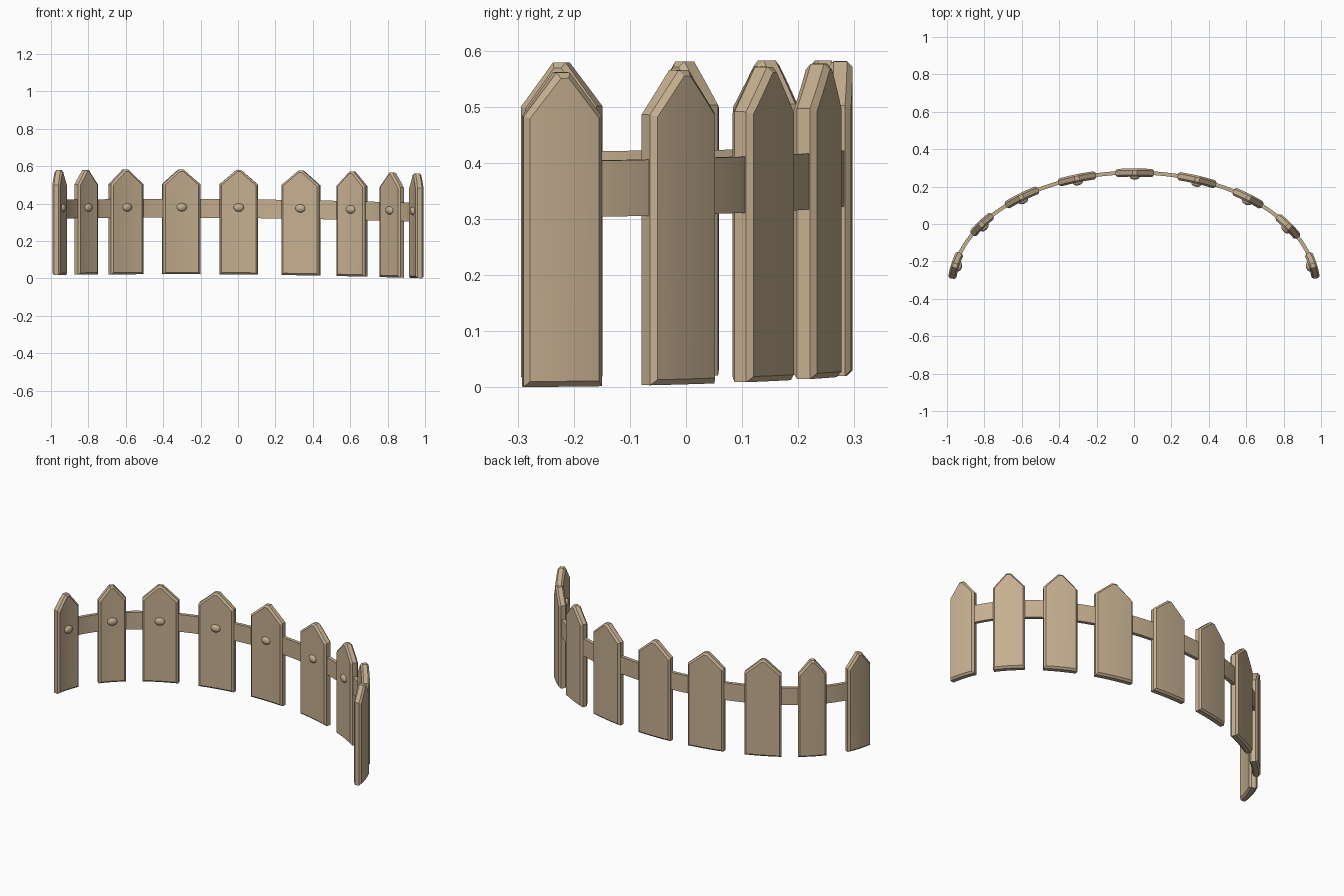
import bpy, bmesh, math
from mathutils import Vector, Matrix

if "Cube" in bpy.data.objects:
    bpy.data.objects.remove(bpy.data.objects["Cube"])

A, B, YC = 0.975, 0.615, -0.34      # ellipse followed by the fence
THICK = 0.044

wood = bpy.data.materials.new("wood")
wood.diffuse_color = (0.56, 0.43, 0.28, 1)
wood.use_nodes = True
wood.node_tree.nodes["Principled BSDF"].inputs["Base Color"].default_value = wood.diffuse_color


def place(t, d, z):
    """Point on the arc at angle t, offset outwards by d, with a slight ground slope."""
    n = Vector((math.sin(t) / A, math.cos(t) / B, 0)).normalized()
    p = Vector((A * math.sin(t), YC + B * math.cos(t), 0)) + n * d
    p.z = z + 0.021 - 0.009 * p.x - 0.012 * p.x ** 2
    return p


def speed(t):
    return math.hypot(A * math.cos(t), B * math.sin(t))


def finish(bm, name):
    bmesh.ops.recalc_face_normals(bm, faces=bm.faces)
    me = bpy.data.meshes.new(name)
    bm.to_mesh(me)
    bm.free()
    me.materials.append(wood)
    ob = bpy.data.objects.new(name, me)
    bpy.context.collection.objects.link(ob)
    bpy.ops.object.select_all(action='DESELECT')
    ob.select_set(True)
    bpy.context.view_layer.objects.active = ob
    bpy.ops.object.shade_smooth_by_angle(angle=math.radians(25))
    return ob


def picket(name, t0, w):
    # pointed board, chamfered on both faces, then bent along the arc
    bm = bmesh.new()
    h = w / 2
    outline = [(-h, 0), (h, 0), (h, 0.482), (0.012, 0.56), (-0.012, 0.56), (-h, 0.482)]
    f = bm.faces.new([bm.verts.new((x, -THICK / 2, z)) for x, z in outline])
    ext = bmesh.ops.extrude_face_region(bm, geom=[f])
    bmesh.ops.translate(bm, vec=(0, THICK, 0),
                        verts=[v for v in ext['geom'] if isinstance(v, bmesh.types.BMVert)])
    rim = [e for e in bm.edges if abs(e.verts[0].co.y - e.verts[1].co.y) < 1e-5]
    bmesh.ops.bevel(bm, geom=rim, offset=0.010, segments=1, affect='EDGES')
    for k in range(1, 6):
        bmesh.ops.bisect_plane(bm, geom=bm.verts[:] + bm.edges[:] + bm.faces[:],
                               plane_co=(-h + w * k / 6, 0, 0), plane_no=(1, 0, 0))
    for v in bm.verts:
        v.co = place(t0 + v.co.x / speed(t0), v.co.y, v.co.z)
    finish(bm, name)


def nail(name, t0):
    # flattened dome on the inner face
    bm = bmesh.new()
    bmesh.ops.create_uvsphere(bm, u_segments=16, v_segments=10, radius=1)
    for v in bm.verts:
        x, y, z = v.co
        v.co = place(t0 + x * 0.028 / speed(t0), -THICK / 2 + y * 0.016, 0.358 + z * 0.022)
    finish(bm, name)


# pickets and nails: centre x, width
boards = [(-0.957, 0.145), (-0.815, 0.15), (-0.602, 0.195), (-0.305, 0.205), (0.004, 0.205),
          (0.338, 0.21), (0.612, 0.175), (0.826, 0.16), (0.957, 0.142)]
for i, (x, w) in enumerate(boards, 1):
    t = math.asin(x / A)
    picket(f"picket_{i}", t, w)
    nail(f"nail_{i}", t)

# rail running through the pickets
bm = bmesh.new()
t_end = math.asin(0.957 / A)
N = 48
rings = []
for k in range(N + 1):
    t = -t_end + 2 * t_end * k / N
    rings.append([bm.verts.new(place(t, d, z)) for d, z in
                  ((-0.010, 0.302), (0.010, 0.302), (0.010, 0.402), (-0.010, 0.402))])
for r0, r1 in zip(rings, rings[1:]):
    for j in range(4):
        bm.faces.new((r0[j], r0[(j + 1) % 4], r1[(j + 1) % 4], r1[j]))
bm.faces.new(rings[0])
bm.faces.new(rings[-1])
finish(bm, "rail")
